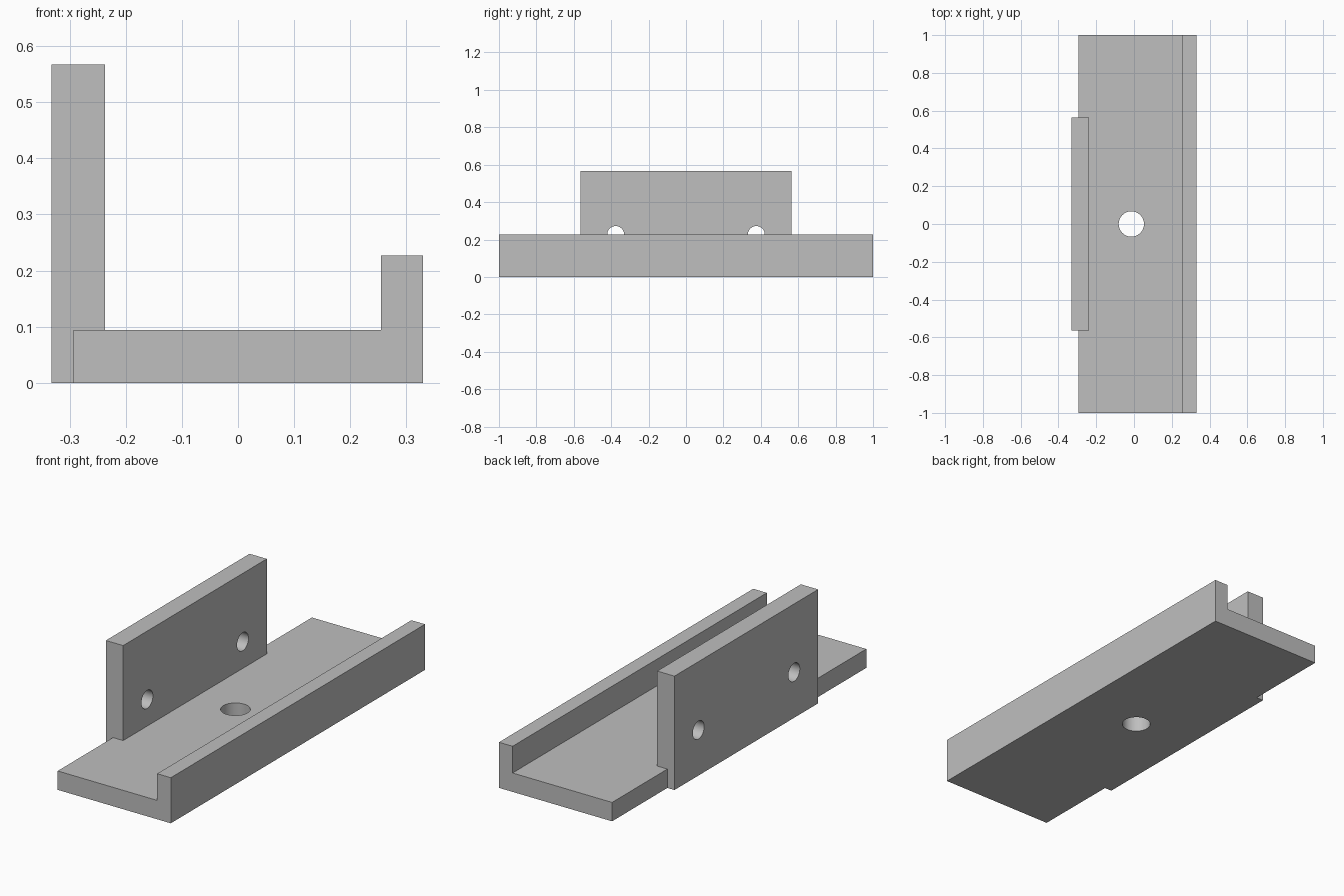
import bpy
import bmesh
from math import radians
from mathutils import Matrix

cube = bpy.data.objects.get("Cube")
if cube:
    bpy.data.objects.remove(cube, do_unlink=True)

grey = bpy.data.materials.new("plain grey")
grey.use_nodes = True
colour = (0.52, 0.52, 0.52, 1)
grey.diffuse_color = colour
grey.node_tree.nodes["Principled BSDF"].inputs["Base Color"].default_value = colour


def finish(name, bm):
    bmesh.ops.recalc_face_normals(bm, faces=bm.faces)
    mesh = bpy.data.meshes.new(name)
    bm.to_mesh(mesh)
    bm.free()
    mesh.materials.append(grey)
    obj = bpy.data.objects.new(name, mesh)
    bpy.context.collection.objects.link(obj)
    return obj


def extrude_profile(name, points, half_length):
    """Sweep an x-z outline along y, centred on y = 0."""
    bm = bmesh.new()
    face = bm.faces.new([bm.verts.new((x, -half_length, z)) for x, z in points])
    swept = bmesh.ops.extrude_face_region(bm, geom=[face])["geom"]
    verts = [v for v in swept if isinstance(v, bmesh.types.BMVert)]
    bmesh.ops.translate(bm, verts=verts, vec=(0, 2 * half_length, 0))
    return finish(name, bm)


def drill(name, location, radius, axis):
    bm = bmesh.new()
    turn = Matrix.Rotation(radians(90), 4, "Y") if axis == "X" else Matrix()
    bmesh.ops.create_cone(bm, cap_ends=True, segments=48, radius1=radius,
                          radius2=radius, depth=0.4,
                          matrix=Matrix.Translation(location) @ turn)
    return finish(name, bm)


def combine(target, tool, operation):
    """Apply a boolean and remove its tool object."""
    mod = target.modifiers.new(operation.lower(), "BOOLEAN")
    mod.operation = operation
    mod.solver = "EXACT"
    mod.object = tool
    tool.hide_render = True
    bpy.ops.object.select_all(action="DESELECT")
    bpy.context.view_layer.objects.active = target
    target.select_set(True)
    bpy.ops.object.modifier_apply(modifier=mod.name)
    bpy.data.objects.remove(tool, do_unlink=True)


# Long base with a raised lip on one edge
left, right, lip = -0.293, 0.33, 0.255
floor, lip_top = 0.094, 0.227
bracket = extrude_profile("bracket", [
    (left, 0), (right, 0), (right, lip_top),
    (lip, lip_top), (lip, floor), (left, floor)], 1.0)

# Tall upright plate let into the other edge
outer, inner, top = -0.332, -0.237, 0.567
plate = extrude_profile("upright_plate", [
    (outer, 0), (inner, 0), (inner, top), (outer, top)], 0.565)
combine(bracket, plate, "UNION")

# Mounting holes: one through the base, two through the plate
combine(bracket, drill("base_hole", (-0.014, 0, 0), 0.067, "Z"), "DIFFERENCE")
for side in (-1, 1):
    hole = drill("plate_hole", (outer, side * 0.376, lip_top), 0.045, "X")
    combine(bracket, hole, "DIFFERENCE")

bpy.ops.object.shade_smooth_by_angle(angle=radians(30))
